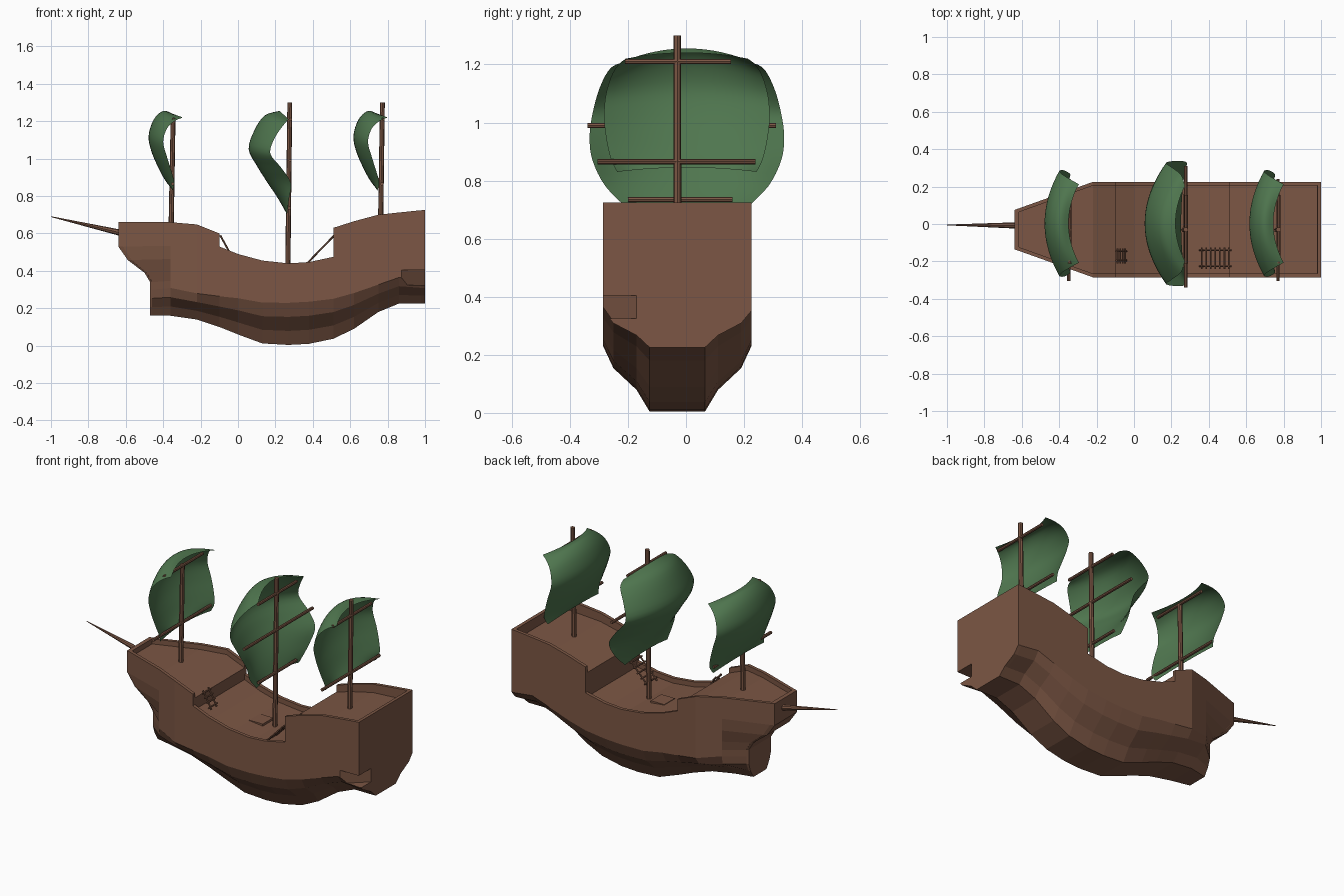
import bpy, bmesh, math
from mathutils import Vector

if "Cube" in bpy.data.objects:
    bpy.data.objects.remove(bpy.data.objects["Cube"])

CY = -0.03  # hull centre line


def material(name, rgb):
    m = bpy.data.materials.new(name)
    m.diffuse_color = (*rgb, 1)
    m.use_nodes = True
    m.node_tree.nodes["Principled BSDF"].inputs["Base Color"].default_value = m.diffuse_color
    return m


WOOD = material("brown_wood", (0.20, 0.094, 0.058))
CLOTH = material("green_cloth", (0.078, 0.18, 0.077))


def finish(name, bm, mat, smooth=False):
    me = bpy.data.meshes.new(name)
    for f in bm.faces:
        f.smooth = smooth
    bm.to_mesh(me)
    bm.free()
    me.materials.append(mat)
    ob = bpy.data.objects.new(name, me)
    bpy.context.collection.objects.link(ob)
    return ob


def add_rod(bm, a, b, r1, r2=None, sides=8):
    a, b = Vector(a), Vector(b)
    d = b - a
    res = bmesh.ops.create_cone(bm, cap_ends=True, segments=sides, radius1=r1,
                                radius2=r1 if r2 is None else r2, depth=d.length)
    m = d.to_track_quat('Z', 'Y').to_matrix().to_4x4()
    m.translation = (a + b) / 2
    bmesh.ops.transform(bm, matrix=m, verts=res['verts'])


def rod(name, *args):
    bm = bmesh.new()
    add_rod(bm, *args)
    return finish(name, bm, WOOD)


def box(name, lo, hi):
    bm = bmesh.new()
    bmesh.ops.create_cube(bm, size=1)
    for v in bm.verts:
        v.co = [(l + h) / 2 + c * (h - l) for l, h, c in zip(lo, hi, v.co)]
    return finish(name, bm, WOOD)


# Hull: lofted cross-sections, x / rim z / half width / keel z / bilge height / deck depth
STATIONS = [
    (-.64, .66, .105, .16, .62, 0), (-.615, .66, .114, .16, .62, 0),
    (-.614, .66, .114, .16, .62, .03), (-.36, .66, .205, .16, .66, .03),
    (-.22, .648, .255, .14, .62, .03), (-.10, .60, .255, .10, .73, .03),
    (-.10, .53, .255, .10, .73, .03), (0, .49, .255, .06, .86, .03),
    (.13, .455, .255, .012, .97, .03), (.27, .44, .255, .004, 1, .03),
    (.38, .447, .255, .01, 1, .03), (.51, .475, .255, .037, .95, .03),
    (.51, .63, .255, .037, .95, .04), (.62, .665, .255, .09, .85, .045),
    (.75, .70, .255, .18, .65, .05), (.86, .712, .255, .225, .62, .055),
    (.979, .724, .255, .225, .56, .06), (.98, .724, .255, .225, .56, 0),
    (1.0, .725, .255, .225, .56, 0)]
SIDE_ROWS = [(0, 1), (.36, 1), (.56, .82), (.75, .5), (.89, .39)]  # drop, bow reach
BILGE_ROWS = [(.255, .225), (.22, .15), (.14, .075), (.095, 0)]   # half width, height


def section(x, top, half, keel, k, depth):
    def bow(reach):
        return x if x > -.36 else -.36 + (x + .36) * reach
    chine = keel + .225 * k
    pts = [(x, half - .02, top - depth), (x, half - .02, top)]
    pts += [(bow(r), half, top + (chine - top) * f) for f, r in SIDE_ROWS]
    pts += [(bow(.39), min(half, w * math.sqrt(half / .255)), keel + h * k)
            for w, h in BILGE_ROWS]
    return ([(px, CY - py, pz) for px, py, pz in pts] +
            [(px, CY + py, pz) for px, py, pz in reversed(pts)])


bm = bmesh.new()
rings = [[bm.verts.new(p) for p in section(*s)] for s in STATIONS]
n = len(rings[0])
for a, b in zip(rings, rings[1:]):
    for i in range(n):
        j = (i + 1) % n
        bm.faces.new((a[i], a[j], b[j], b[i]))
for end in (rings[0], rings[-1]):
    for i in range(n // 2 - 1):
        bm.faces.new((end[i], end[i + 1], end[n - 2 - i], end[n - 1 - i]))
bmesh.ops.remove_doubles(bm, verts=bm.verts, dist=0.0003)
bmesh.ops.recalc_face_normals(bm, faces=bm.faces)
hull = finish("hull", bm, WOOD)

# Notch in the stern corner
cutter = box("notch_cutter", (.875, -.40, .325), (1.1, -.165, .405))
for v in cutter.data.vertices:          # wedge: only shaves the corner
    if v.co.y > -.3 and v.co.x < .9:
        v.co.y = -.285
    elif v.co.y > -.3:
        v.co.x, v.co.y = 1.005, -.165
cutter.hide_render = True
cutter.hide_viewport = True
mod = hull.modifiers.new("notch", 'BOOLEAN')
mod.operation = 'DIFFERENCE'
mod.solver = 'EXACT'
mod.object = cutter

# Bowsprit
rod("bowsprit", (-.60, -.008, .597), (-1.0, -.005, .69), .018, .002)

# Masts with yards: name, foot x, foot z, top x, top z, yards (z, y low, y high)
SMALL = [(1.21, -.21, .155), (.865, -.305, .24)]
LARGE = [(1.21, -.21, .155), (.99, -.34, .31), (.735, -.20, .16)]
for name, x0, z0, x1, z1, yards in (
        ("fore", -.358, .60, -.347, 1.215, SMALL),
        ("main", .266, .39, .277, 1.30, LARGE),
        ("mizzen", .762, .62, .772, 1.30, SMALL)):
    rod(name + "_mast", (x0, CY, z0), (x1, CY, z1), .014, .013)
    for i, (z, ya, yb) in enumerate(yards):
        x = x0 + (x1 - x0) * (z - z0) / (z1 - z0) + .004
        rod(f"{name}_yard_{i + 1}", (x, ya, z), (x, yb, z), .009)


# Billowing sails: rows of centre x, centre z, edge x, edge z, half width
def smooth_row(rows, t):
    i = min(int(t), len(rows) - 2)
    f = t - i
    p = [rows[max(0, min(len(rows) - 1, i + k))] for k in (-1, 0, 1, 2)]
    return [.5 * (2 * b + (c - a) * f + (2 * a - 5 * b + 4 * c - d) * f * f
                  + (3 * b - a - 3 * c + d) * f ** 3) for a, b, c, d in zip(*p)]


def sail(name, mast_x, rows, across=20, up=28):
    bm = bmesh.new()
    grid = []
    for j in range(up + 1):
        cx, cz, ex, ez, w = smooth_row(rows, j / up * (len(rows) - 1))
        line = []
        for i in range(across + 1):
            u = 2 * i / across - 1
            q = u * u
            line.append(bm.verts.new((mast_x + cx + (ex - cx) * q, u * w + .003,
                                      cz + (ez - cz) * q)))
        grid.append(line)
    for a, b in zip(grid, grid[1:]):
        for i in range(across):
            bm.faces.new((a[i], b[i], b[i + 1], a[i + 1]))
    return finish(name, bm, CLOTH, True)


SMALL_SAIL = [(-.01, .845, .00, .83, .24), (-.04, .885, .01, .87, .26),
              (-.07, .94, -.005, .93, .275), (-.11, 1.03, -.03, 1.01, .285),
              (-.128, 1.12, -.05, 1.09, .28), (-.10, 1.21, -.03, 1.16, .26),
              (-.05, 1.255, .01, 1.20, .235), (.0, 1.24, .055, 1.22, .21)]
LARGE_SAIL = [(-.02, .72, -.01, .70, .20), (-.06, .79, 0, .78, .28),
              (-.12, .88, .01, .87, .325), (-.17, .96, -.04, .95, .335),
              (-.215, 1.05, -.10, 1.03, .325), (-.185, 1.15, -.07, 1.12, .30),
              (-.13, 1.23, -.02, 1.19, .26), (-.05, 1.255, 0, 1.21, .20)]
sail("fore_sail", -.35, SMALL_SAIL)
sail("main_sail", .272, LARGE_SAIL)
sail("mizzen_sail", .745, SMALL_SAIL)


# Ladders between the decks
def ladder(name, xa, za, xb, zb, ya, yb, rungs):
    bm = bmesh.new()
    for y in (ya + .015, yb - .015):
        add_rod(bm, (xa, y, za), (xb, y, zb), .005, None, 6)
    for i in range(rungs):
        t = (i + .5) / rungs
        x, z = xa + (xb - xa) * t, za + (zb - za) * t
        add_rod(bm, (x, ya, z), (x, yb, z), .005, None, 6)
    finish(name, bm, WOOD)


ladder("fore_ladder", -.04, .49, -.095, .59, -.21, -.13, 4)
ladder("aft_ladder", .35, .42, .52, .595, -.24, -.125, 7)

# Deck hatch
box("hatch", (.13, -.08, .40), (.22, .02, .428))
